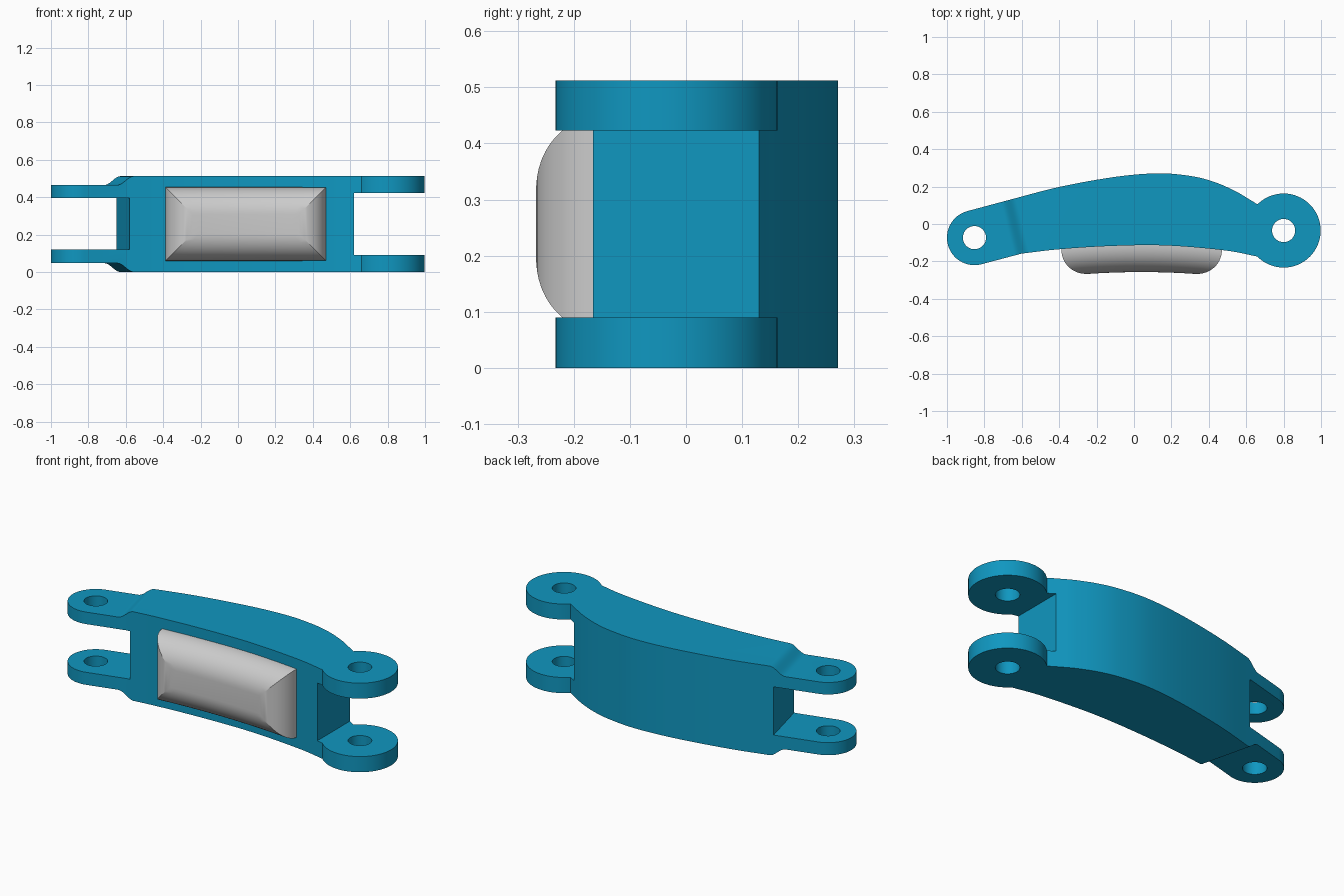
import bpy, bmesh, math
from mathutils import Vector, Matrix

if "Cube" in bpy.data.objects:
    bpy.data.objects.remove(bpy.data.objects["Cube"])

H = 0.512                                   # overall height
RIGHT, R_RAD = (0.80, -0.035), 0.198        # right pivot
LEFT, L_RAD = (-0.853, -0.073), 0.147       # left pivot
HOLE = 0.062
TILT = math.atan2(0.07, 0.285)              # direction of the narrow end

blue = bpy.data.materials.new("blue")
blue.diffuse_color = (0.005, 0.31, 0.53, 1)
blue.use_nodes = True
blue.node_tree.nodes["Principled BSDF"].inputs["Base Color"].default_value = blue.diffuse_color


def new_object(name, bm):
    bmesh.ops.recalc_face_normals(bm, faces=bm.faces)
    me = bpy.data.meshes.new(name)
    bm.to_mesh(me)
    bm.free()
    ob = bpy.data.objects.new(name, me)
    bpy.context.collection.objects.link(ob)
    return ob


def prism(name, pts, z0, z1, matrix=None):
    """Extrude an outline in local XY from z0 to z1, then transform."""
    bm = bmesh.new()
    face = bm.faces.new([bm.verts.new((x, y, z0)) for x, y in pts])
    ext = bmesh.ops.extrude_face_region(bm, geom=[face])
    top = [v for v in ext["geom"] if isinstance(v, bmesh.types.BMVert)]
    bmesh.ops.translate(bm, verts=top, vec=(0, 0, z1 - z0))
    if matrix:
        bm.transform(matrix)
    return new_object(name, bm)


def arc(c, r, a0, a1, n):
    angs = [math.radians(a0 + (a1 - a0) * i / n) for i in range(n + 1)]
    return [(c[0] + r * math.cos(a), c[1] + r * math.sin(a)) for a in angs]


def spline(pts, n=6):
    """Catmull-Rom curve through the points."""
    p = [Vector(q) for q in pts]
    p = [2 * p[0] - p[1]] + p + [2 * p[-1] - p[-2]]
    out = []
    for a, b, c, d in zip(p, p[1:], p[2:], p[3:]):
        for i in range(n):
            t = i / n
            out.append(tuple(0.5 * (2 * b + (c - a) * t + (2 * a - 5 * b + 4 * c - d) * t * t
                                    + (3 * b - a - 3 * c + d) * t ** 3)))
    return out + [tuple(p[-2])]


def smooth(ob, angle):
    bpy.ops.object.select_all(action='DESELECT')
    ob.select_set(True)
    bpy.context.view_layer.objects.active = ob
    bpy.ops.object.shade_smooth_by_angle(angle=math.radians(angle))


# Link body outline: arched back, two round ends
back = spline([(-0.67, 0.128), (-0.4, 0.198), (-0.1, 0.252), (0.13, 0.271), (0.3, 0.257),
               (0.42, 0.228), (0.53, 0.182), (0.6, 0.142), (0.66, 0.105)])
belly = spline([(0.66, -0.174), (0.5, -0.143), (0.25, -0.119), (0.05, -0.113),
                (-0.2, -0.121), (-0.42, -0.137), (-0.6, -0.158)])
outline = (back + arc(RIGHT, R_RAD, 134, -134, 48)
           + belly + arc(LEFT, L_RAD, 284, 106, 32)[::-1][::-1])
body = prism("link_body", [(x, y) for x, y in outline], 0, H)
body.data.materials.append(blue)

# Cutters: slots between the ears
cutters = [prism("right_slot_cutter", [(0.62, -0.5), (1.2, -0.5), (1.2, 0.5), (0.62, 0.5)],
                 0.09, 0.423)]
base = Matrix.Translation((-0.64, 0, 0)) @ Matrix.Rotation(TILT, 4, 'Z')
cutters.append(prism("left_slot_cutter", [(-0.7, -0.5), (0.022, -0.5), (0.022, 0.5), (-0.7, 0.5)],
                     0.119, 0.396, base))

# Cutters: S-shaped steps thinning the left end, top and bottom
S = [(-0.045 + 0.09 * i / 10, 0.465 + (H - 0.465) * (0.5 - 0.5 * math.cos(math.pi * i / 10)))
     for i in range(11)]
step = [(-0.7, 0.465)] + S + [(0.046, 0.7), (-0.7, 0.7)]
step[-3] = (0.045, H + 0.0005)
upright = base @ Matrix.Rotation(math.pi / 2, 4, 'X')
cutters.append(prism("top_step_cutter", step, -0.5, 0.5, upright))
cutters.append(prism("bottom_step_cutter", [(u, H - z) for u, z in step], -0.5, 0.5, upright))

# Cutters: pivot holes
for name, c in (("right_hole_cutter", RIGHT), ("left_hole_cutter", LEFT)):
    cutters.append(prism(name, arc(c, HOLE, 0, 350, 35), -0.2, 0.8))

bpy.context.view_layer.objects.active = body
for c in cutters:
    m = body.modifiers.new(c.name, 'BOOLEAN')
    m.operation, m.solver, m.object = 'DIFFERENCE', 'EXACT', c
    bpy.ops.object.modifier_apply(modifier=m.name)
    bpy.data.objects.remove(c)
smooth(body, 25)

# Front pad: pillow with mitred corners, made of shrinking rectangular rings
X0, X1, Z0, Z1, NX = -0.388, 0.47, 0.06, 0.453, 16
bm = bmesh.new()


def ring(inset, depth):
    rows = []
    for z in (Z0 + inset, Z1 - inset):
        row = []
        for i in range(NX + 1):
            x = X0 + inset + (X1 - X0 - 2 * inset) * i / NX
            row.append(bm.verts.new((x, -0.115 - 0.12 * (x - 0.04) ** 2 - depth, z)))
        rows.append(row)
    return rows


N = 14
rings = [ring(0, -0.03)]
for k in range(N + 1):
    a = math.pi / 2 * k / N
    rings.append(ring(0.145 * (1 - math.cos(a)), 0.142 * math.sin(a)))
for (lo, hi), (lo2, hi2) in zip(rings, rings[1:]):
    for i in range(NX):
        bm.faces.new((lo[i], lo[i + 1], lo2[i + 1], lo2[i]))
        bm.faces.new((hi[i], hi[i + 1], hi2[i + 1], hi2[i]))
    for e in (0, NX):
        bm.faces.new((lo[e], hi[e], hi2[e], lo2[e]))
for lo, hi in (rings[0], rings[-1]):
    for i in range(NX):
        bm.faces.new((lo[i], lo[i + 1], hi[i + 1], hi[i]))
smooth(new_object("front_pad", bm), 20)
